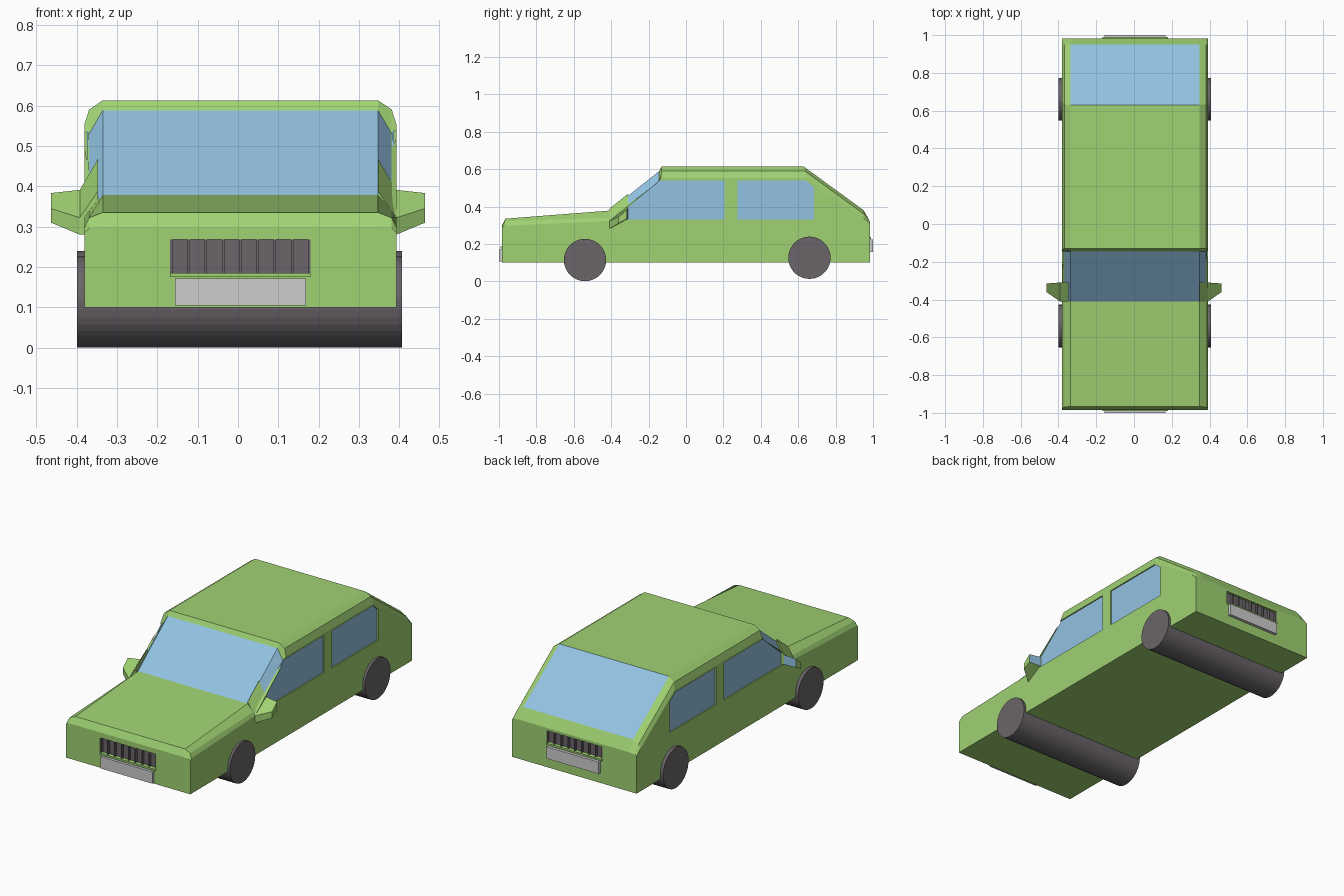
import bpy, bmesh, math
from mathutils import Matrix, Vector

if "Cube" in bpy.data.objects:
    bpy.data.objects.remove(bpy.data.objects["Cube"])

CX = 0.006  # body centre line


def material(name, rgb):
    m = bpy.data.materials.new(name)
    m.diffuse_color = (*rgb, 1)
    m.use_nodes = True
    m.node_tree.nodes["Principled BSDF"].inputs["Base Color"].default_value = m.diffuse_color
    return m


GREEN = material("green_paint", (0.352, 0.645, 0.171))
GLASS = material("blue_glass", (0.287, 0.539, 0.76))
DARK = material("dark_grey", (0.147, 0.13, 0.144))
PALE = material("pale_grey", (0.61, 0.61, 0.61))


def finish(name, bm, mats):
    bmesh.ops.recalc_face_normals(bm, faces=bm.faces[:])
    me = bpy.data.meshes.new(name)
    bm.to_mesh(me)
    bm.free()
    for m in mats:
        me.materials.append(m)
    ob = bpy.data.objects.new(name, me)
    bpy.context.collection.objects.link(ob)
    return ob


def loft(bm, rings):
    """Skin a row of closed rings; returns [(strip, segment, face)]."""
    vs = [[bm.verts.new(p) for p in r] for r in rings]
    out = []
    n = len(vs[0])
    for s in range(len(vs) - 1):
        for i in range(n):
            j = (i + 1) % n
            f = bm.faces.new((vs[s][i], vs[s][j], vs[s + 1][j], vs[s + 1][i]))
            out.append((s, i, f))
    bm.faces.new(vs[0])
    bm.faces.new(vs[-1])
    return out


def prism(bm, pts, x0, x1):
    loft(bm, [[(x, y, z) for y, z in pts] for x in (x0, x1)])


def box(bm, x0, x1, y0, y1, z0, z1):
    prism(bm, [(y0, z0), (y1, z0), (y1, z1), (y0, z1)], x0, x1)


# Body: side profile at three widths, giving the bevelled shoulders
inner = [(-.985, .1), (-.985, .298), (-.965, .335), (-.41, .378), (-.145, .588),
         (-.13, .613), (.63, .613), (.95, .38), (.983, .32), (.983, .1)]
mid = [(-.985, .1), (-.985, .296), (-.97, .322), (-.405, .34), (-.145, .53),
       (-.13, .59), (.635, .59), (.95, .36), (.983, .317), (.983, .1)]
outer = [(-.985, .1), (-.985, .285), (-.975, .297), (-.41, .322), (-.15, .53),
         (-.135, .552), (.645, .552), (.95, .338), (.983, .31), (.983, .1)]
rows = [(-.387, outer), (-.375, mid), (-.341, inner),
        (.341, inner), (.375, mid), (.387, outer)]
bm = bmesh.new()
for s, i, f in loft(bm, [[(CX + x, y, z) for y, z in p] for x, p in rows]):
    if (i == 3 and 1 <= s <= 3) or (i == 6 and s == 2):
        f.material_index = 1  # wrapped windscreen and rear window
body = finish("car_body", bm, [GREEN, GLASS])

# Side windows and grilles: recesses cut in the body, filled with plates
windows = [[(-.315, .33), (.205, .33), (.205, .54), (-.14, .54), (-.315, .392)],
           [(.275, .33), (.685, .33), (.685, .502), (.64, .54), (.275, .54)]]
grilles = [("front", -1, .985, .185, .268), ("rear", 1, .983, .237, .305)]
cut = bmesh.new()
panes = bmesh.new()
for side in (-1, 1):
    for w in windows:
        prism(cut, w, CX + side * .379, CX + side * .45)
        prism(panes, w, CX + side * .376, CX + side * .3805)
finish("side_windows", panes, [GLASS])

for name, d, y, z0, z1 in grilles:
    box(cut, CX - .174, CX + .174, d * (y - .02), d * 1.05, z0, z1)
    bm = bmesh.new()
    box(bm, CX - .174, CX + .174, d * (y - .022), d * (y - .016), z0, z1)
    for k in range(9):
        x = CX - .171 + k * .04275
        box(bm, x - .003, x + .003, d * (y - .018), d * (y - .002), z0, z1)
    finish(name + "_grille", bm, [DARK])
    # lip under the grille
    bm = bmesh.new()
    box(bm, CX - .174, CX + .174, d * (y - .01), d * (y + .006), z0 - .01, z0)
    finish(name + "_grille_lip", bm, [GREEN])
    # number plate
    bm = bmesh.new()
    box(bm, CX - .162, CX + .162, d * (y - .005), d, z0 - .08, z0 - .014)
    finish(name + "_plate", bm, [PALE])

cutter = finish("recess_cutter", cut, [])
cutter.hide_render = True
mod = body.modifiers.new("recesses", 'BOOLEAN')
mod.operation = 'DIFFERENCE'
mod.solver = 'EXACT'
mod.object = cutter
bpy.context.view_layer.objects.active = body
bpy.ops.object.modifier_apply(modifier=mod.name)
bpy.data.objects.remove(cutter)

# Wheels: each pair is one full-width cylinder
for name, y, z in (("front_wheels", -.54, .114), ("rear_wheels", .66, .126)):
    bm = bmesh.new()
    bmesh.ops.create_cone(bm, cap_ends=True, segments=36, radius1=.113, radius2=.113,
                          depth=.806, matrix=Matrix.Translation((CX - .002, y, z))
                          @ Matrix.Rotation(math.pi / 2, 4, 'Y'))
    finish(name, bm, [DARK])

# Door mirrors: wedge running from the windscreen corner outwards
mirror_rows = [(.347, [(-.41, .28), (-.31, .335), (-.31, .468), (-.41, .388)]),
               (.392, [(-.41, .28), (-.31, .335), (-.31, .391), (-.41, .322)]),
               (.464, [(-.36, .31), (-.315, .335), (-.315, .383), (-.36, .345)])]
for name, side in (("left_mirror", -1), ("right_mirror", 1)):
    bm = bmesh.new()
    for s, i, f in loft(bm, [[(side * x, y, z) for y, z in p] for x, p in mirror_rows]):
        if s == 1 and i == 1:
            f.material_index = 1  # reflecting face
    finish(name, bm, [GREEN, GLASS])
